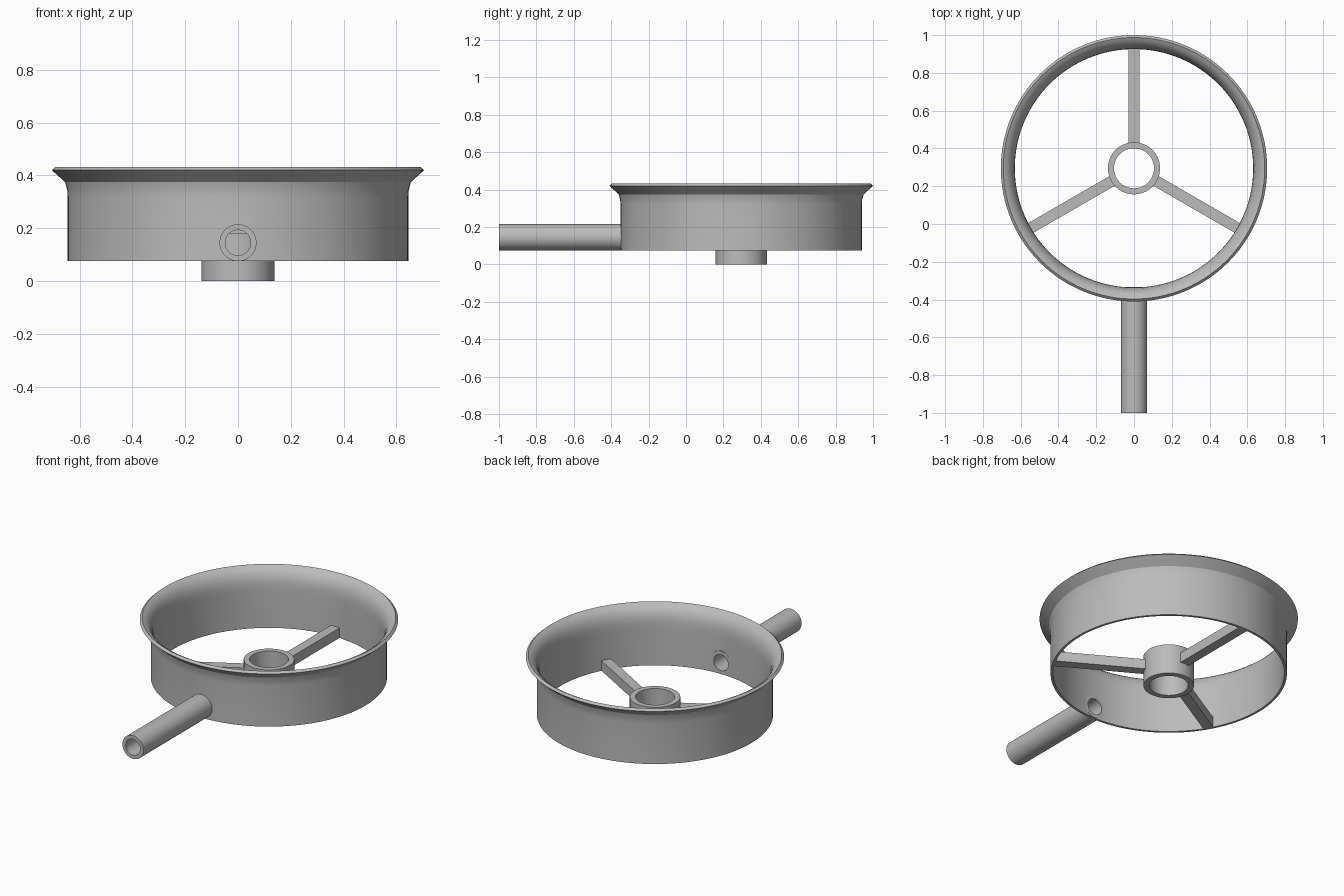
import bpy
import math
from mathutils import Matrix, Vector

cube = bpy.data.objects.get("Cube")
if cube:
    bpy.data.objects.remove(cube, do_unlink=True)

import bmesh

RING_Y = 0.295
PIPE_Z = 0.145

grey = bpy.data.materials.new("plain grey")
grey.use_nodes = True
colour = (0.5, 0.5, 0.5, 1)
grey.diffuse_color = colour
grey.node_tree.nodes["Principled BSDF"].inputs["Base Color"].default_value = colour


def add_object(name, bm, smooth=True):
    bmesh.ops.recalc_face_normals(bm, faces=bm.faces)
    mesh = bpy.data.meshes.new(name)
    bm.to_mesh(mesh)
    bm.free()
    mesh.materials.append(grey)
    obj = bpy.data.objects.new(name, mesh)
    bpy.context.collection.objects.link(obj)
    if smooth:
        shade(obj)
    return obj


def shade(obj):
    bpy.ops.object.select_all(action="DESELECT")
    obj.select_set(True)
    bpy.context.view_layer.objects.active = obj
    bpy.ops.object.shade_smooth_by_angle(angle=math.radians(25))


def lathe(name, profile, steps, matrix):
    """Revolve a closed (radius, height) profile about its axis."""
    bm = bmesh.new()
    rows = []
    for i in range(steps):
        a = math.tau * i / steps
        rows.append([bm.verts.new(matrix @ Vector((r * math.cos(a), r * math.sin(a), h)))
                     for r, h in profile])
    n = len(profile)
    for i in range(steps):
        a, b = rows[i], rows[(i + 1) % steps]
        for j in range(n):
            k = (j + 1) % n
            bm.faces.new((a[j], b[j], b[k], a[k]))
    return add_object(name, bm)


def tube(name, outer, inner, low, high, steps, matrix):
    profile = [(outer, low), (outer, high), (inner, high), (inner, low)]
    return lathe(name, profile, steps, matrix)


at_ring = Matrix.Translation((0, RING_Y, 0))
# Axis of the handle points from the front end towards the back
along_y = Matrix.Translation((0, 0, PIPE_Z)) @ Matrix.Rotation(-math.pi / 2, 4, "X")

# Outer ring with a flared lip
outside = [(0.645, 0.075), (0.645, 0.32), (0.647, 0.345), (0.655, 0.375),
           (0.705, 0.42), (0.692, 0.432)]
inside = [(0.676, 0.424), (0.66, 0.41), (0.647, 0.392), (0.637, 0.365),
          (0.632, 0.335), (0.631, 0.3), (0.631, 0.075)]
ring = lathe("flared_ring", outside + inside, 128, at_ring)

# Hole where the handle enters the ring
bm = bmesh.new()
bmesh.ops.create_cone(bm, cap_ends=True, segments=48, radius1=0.058, radius2=0.058,
                      depth=0.3, matrix=Matrix.Translation((0, -0.35, 0)) @ along_y)
cutter = add_object("hole_cutter", bm, smooth=False)
cutter.hide_render = True
cut = ring.modifiers.new("handle hole", "BOOLEAN")
cut.operation = "DIFFERENCE"
cut.solver = "EXACT"
cut.object = cutter
bpy.context.view_layer.objects.active = ring
bpy.ops.object.modifier_apply(modifier=cut.name)
bpy.data.objects.remove(cutter, do_unlink=True)
shade(ring)

# Hollow handle and central hub
tube("handle_tube", 0.07, 0.048, -1.0, -0.333, 48, along_y)
tube("centre_hub", 0.138, 0.106, 0.0, 0.18, 64, at_ring)

# Three spokes between hub and ring
for i, name in enumerate(("back_spoke", "right_spoke", "left_spoke")):
    start, end = 0.125, 0.638
    bm = bmesh.new()
    place = (at_ring @ Matrix.Rotation(math.radians(90 + 120 * i), 4, "Z")
             @ Matrix.Translation(((start + end) / 2, 0, 0.106))
             @ Matrix.Diagonal((end - start, 0.058, 0.06, 1)))
    bmesh.ops.create_cube(bm, size=1, matrix=place)
    add_object(name, bm, smooth=False)
